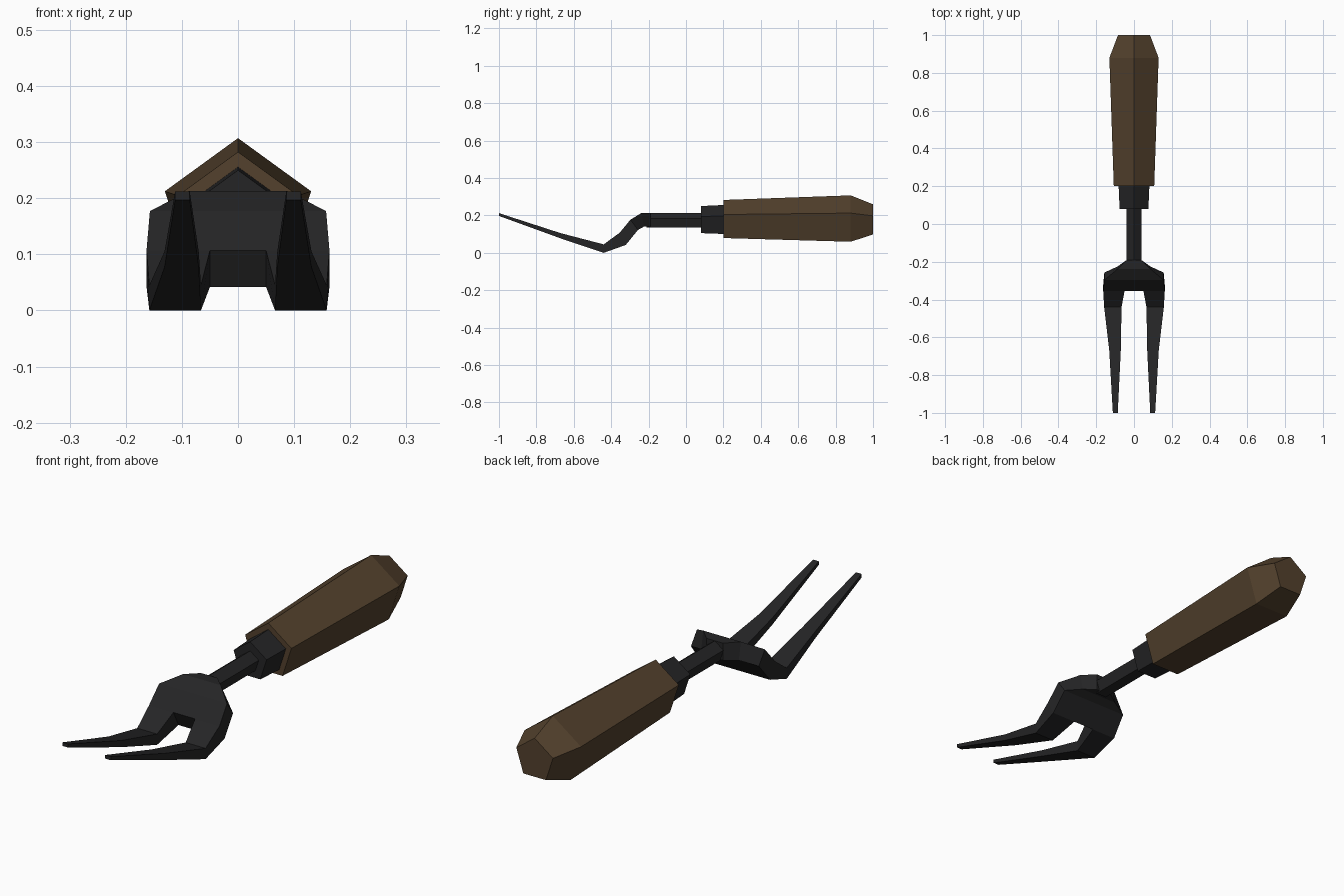
import bpy, bmesh
from math import sin, cos, tau

cube = bpy.data.objects.get("Cube")
if cube:
    bpy.data.objects.remove(cube, do_unlink=True)


def make_material(name, rgb):
    mat = bpy.data.materials.new(name)
    mat.use_nodes = True
    mat.diffuse_color = (*rgb, 1)
    bsdf = next(n for n in mat.node_tree.nodes if n.type == "BSDF_PRINCIPLED")
    bsdf.inputs["Base Color"].default_value = (*rgb, 1)
    return mat


def finish(bm, name, mat):
    bmesh.ops.recalc_face_normals(bm, faces=bm.faces)
    mesh = bpy.data.meshes.new(name)
    bm.to_mesh(mesh)
    bm.free()
    mesh.materials.append(mat)
    obj = bpy.data.objects.new(name, mesh)
    bpy.context.collection.objects.link(obj)
    return obj


def five_sided_bar(name, rings, mat, axis_z=0.17):
    """Loft a five-sided bar along y through (y, radius) rings."""
    bm = bmesh.new()
    loops = [[bm.verts.new((r * sin(tau * i / 5), y, axis_z + r * cos(tau * i / 5)))
              for i in range(5)] for y, r in rings]
    for a, b in zip(loops, loops[1:]):
        for i in range(5):
            j = (i + 1) % 5
            bm.faces.new((a[i], a[j], b[j], b[i]))
    bm.faces.new(loops[0])
    bm.faces.new(loops[-1])
    return finish(bm, name, mat)


wood = make_material("brown wood", (0.087, 0.053, 0.026))
metal = make_material("black metal", (0.018, 0.018, 0.019))

# Wooden grip, ferrule and shaft share one axis
five_sided_bar("wooden_handle", [(0.2, 0.1125), (0.88, 0.137), (1.0, 0.089)], wood)
five_sided_bar("ferrule", [(0.08, 0.08), (0.21, 0.086)], metal)
five_sided_bar("shaft", [(-0.21, 0.042), (0.09, 0.042)], metal)

# Fork head sections: top y, top z, bottom y, bottom z, outer x, inner x
sections = [
    (-0.19, 0.212, -0.19, 0.14, 0.038, 0.015),
    (-0.238, 0.213, -0.225, 0.14, 0.087, 0.03),
    (-0.297, 0.177, -0.257, 0.122, 0.157, 0.05),
    (-0.355, 0.107, -0.322, 0.042, 0.163, 0.05),   # root of the gap
    (-0.44, 0.045, -0.44, 0.0, 0.158, 0.066),
    (-0.67, 0.105, -0.67, 0.077, 0.131, 0.07),
    (-1.0, 0.212, -1.0, 0.197, 0.112, 0.086),
]
ROOT = 3
bm = bmesh.new()
top, bottom = [], []
for ty, tz, by, bz, outer, inner in sections:
    columns = (-outer, -inner, inner, outer)
    top.append([bm.verts.new((x, ty, tz)) for x in columns])
    bottom.append([bm.verts.new((x, by, bz)) for x in columns])

for k in range(len(sections) - 1):
    # Top and bottom skins, leaving out the gap between the tines
    for c in range(3):
        if c == 1 and k >= ROOT:
            continue
        for row in (top, bottom):
            bm.faces.new((row[k][c], row[k][c + 1], row[k + 1][c + 1], row[k + 1][c]))
    # Outer walls, plus the inner walls of the tines
    for c in ((0, 3) if k < ROOT else (0, 1, 2, 3)):
        bm.faces.new((top[k][c], top[k + 1][c], bottom[k + 1][c], bottom[k][c]))

# Neck cap, gap wall and tine tips
for k, c in ((0, 0), (0, 1), (0, 2), (ROOT, 1), (-1, 0), (-1, 2)):
    bm.faces.new((top[k][c], top[k][c + 1], bottom[k][c + 1], bottom[k][c]))
finish(bm, "fork_head", metal)
